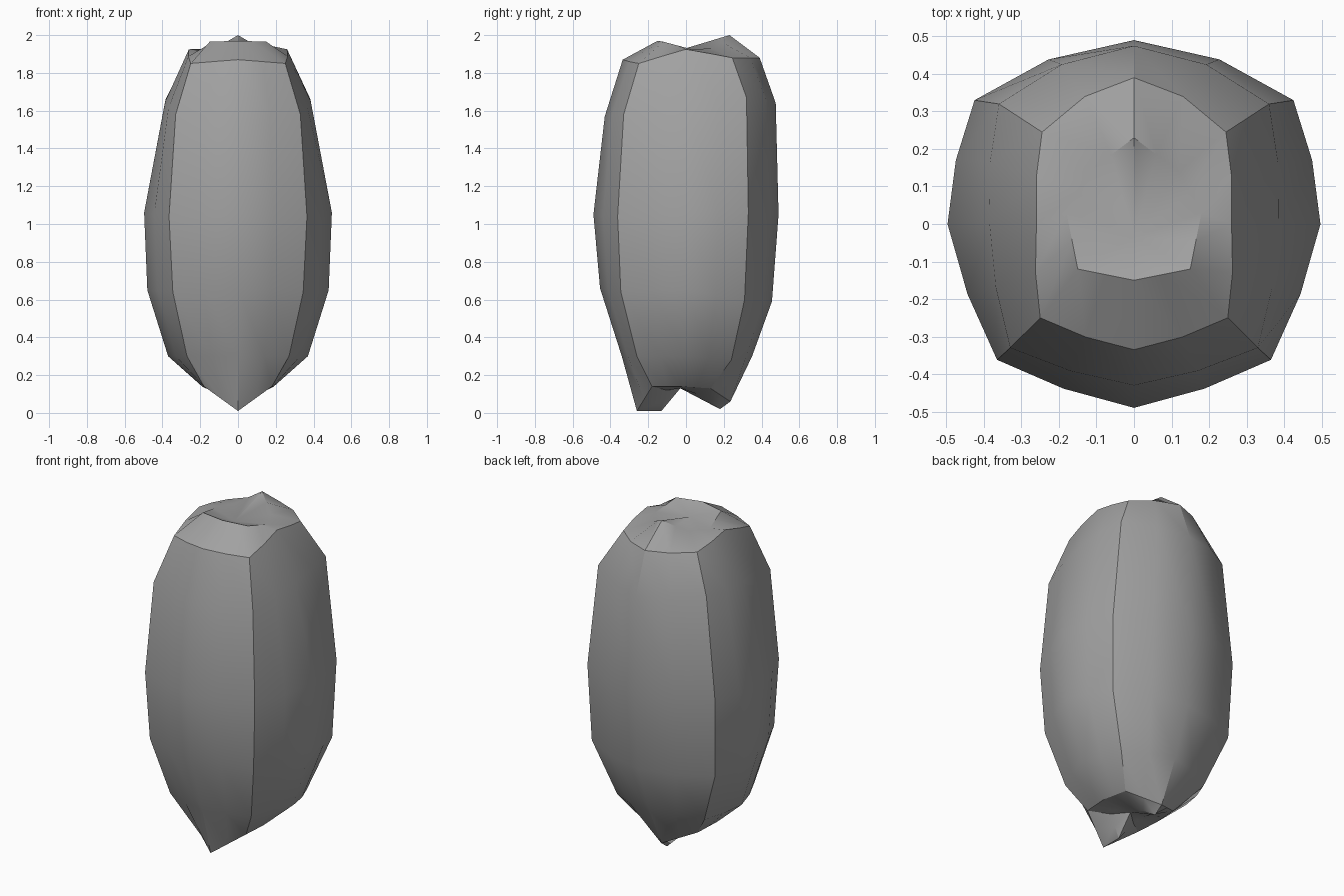
import bpy
import bmesh
from mathutils import Vector

if "Cube" in bpy.data.objects:
    bpy.data.objects.remove(bpy.data.objects["Cube"])

# Lengthwise ribs of the right half, from top crest to bottom fold
front_rib = [(0, -.15, 1.97), (0, -.335, 1.87), (0, -.43, 1.57), (0, -.49, 1.05),
             (0, -.455, .66), (0, -.34, .30), (0, -.26, .01), (0, -.13, .01)]
front_corner = [(.15, -.12, 1.965), (.25, -.25, 1.85), (.33, -.33, 1.58), (.365, -.362, 1.04),
                (.345, -.345, .64), (.27, -.26, .30), (.18, -.18, .14), (.08, -.10, .12)]
side_rib = [(.18, .03, 1.925), (.26, 0, 1.925), (.385, 0, 1.65), (.497, 0, 1.06),
            (.48, 0, .65), (.37, 0, .30), (.19, -.03, .14), (.08, -.03, .13)]
back_corner = [(.12, .14, 1.93), (.245, .245, 1.88), (.36, .32, 1.67), (.425, .33, 1.06),
               (.41, .31, .60), (.29, .24, .28), (.17, .13, .13), (.07, .06, .10)]
back_rib = [(0, .23, 2.0), (0, .39, 1.88), (0, .475, 1.64), (0, .49, 1.05),
            (0, .455, .59), (0, .35, .30), (0, .235, .06), (0, .18, .02)]
TOP = (0, -.035, 1.92)
BOTTOM = (0, -.03, .13)


def between(a, b, bulge):
    """Rib halfway between two others, pushed outward on the body rows."""
    out = []
    for i, (p, q) in enumerate(zip(a, b)):
        m = (Vector(p) + Vector(q)) / 2
        k = bulge if 0 < i < 6 else 1.0
        out.append((m.x * k, m.y * k, m.z))
    return out


half = [front_rib, between(front_rib, front_corner, 1.03), front_corner,
        between(front_corner, side_rib, 1.03), side_rib,
        between(side_rib, back_corner, 1.03), back_corner,
        between(back_corner, back_rib, 1.07), back_rib]
mirrored = [[(-x, y, z) for x, y, z in rib] for rib in half[-2:0:-1]]
ribs = half + mirrored

# Skin the ribs and pinch both ends to a point
bm = bmesh.new()
grid = [[bm.verts.new(p) for p in rib] for rib in ribs]
top, bottom = bm.verts.new(TOP), bm.verts.new(BOTTOM)
for i, a in enumerate(grid):
    b = grid[(i + 1) % len(grid)]
    bm.faces.new((top, a[0], b[0]))
    for j in range(len(a) - 1):
        bm.faces.new((a[j], a[j + 1], b[j + 1], b[j]))
    bm.faces.new((a[-1], bottom, b[-1]))
bmesh.ops.recalc_face_normals(bm, faces=bm.faces)
mesh = bpy.data.meshes.new("pod")
bm.to_mesh(mesh)
bm.free()

pod = bpy.data.objects.new("pod", mesh)
bpy.context.collection.objects.link(pod)
grey = bpy.data.materials.new("grey")
grey.diffuse_color = (.36, .36, .36, 1)
grey.use_nodes = True
grey.node_tree.nodes["Principled BSDF"].inputs["Base Color"].default_value = grey.diffuse_color
mesh.materials.append(grey)

# Smooth panels, sharp corners
bpy.context.view_layer.objects.active = pod
pod.select_set(True)
bpy.ops.object.shade_smooth_by_angle(angle=.52)
